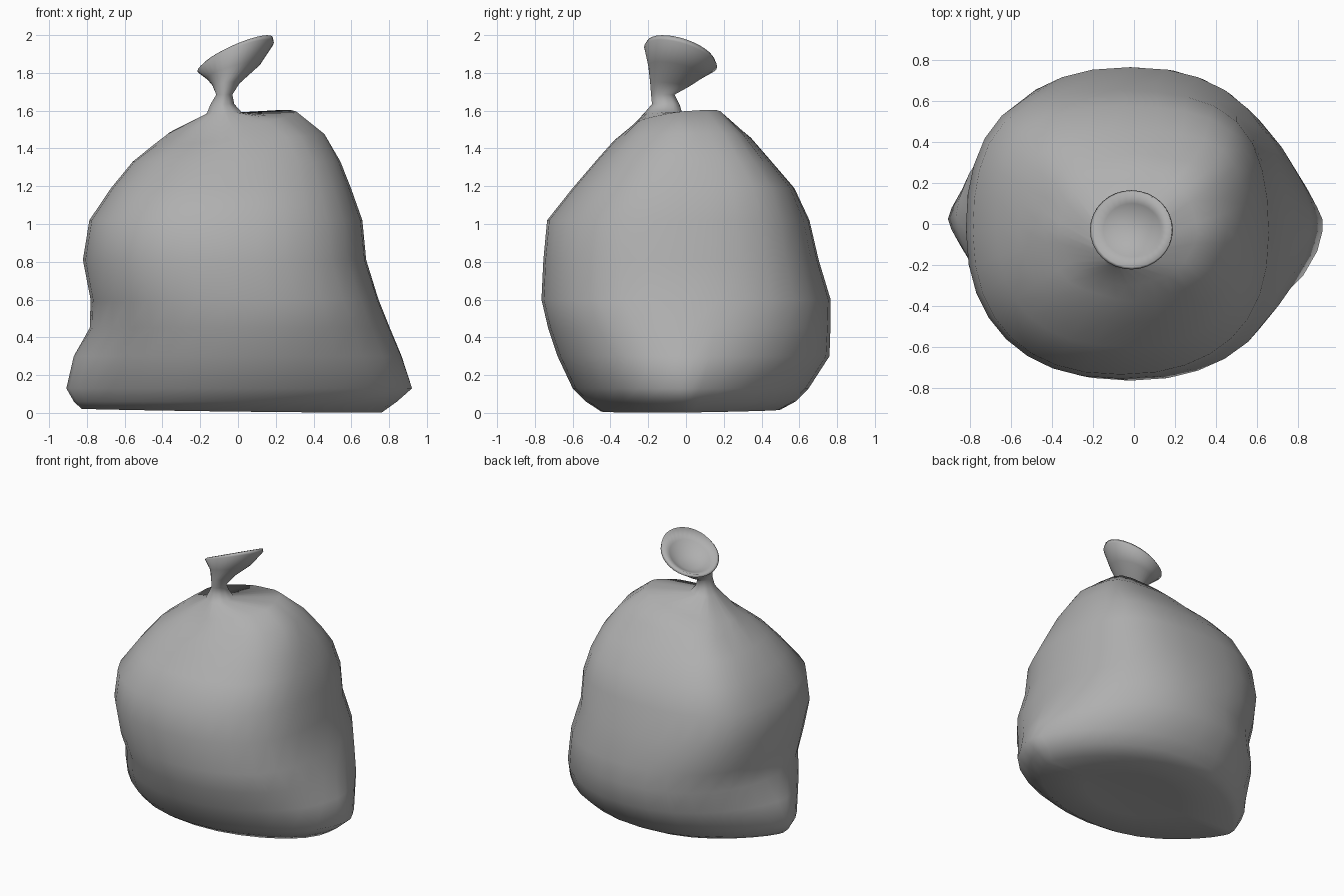
import bpy, bmesh, math

SEG = 32

# Sack body sections: z, x left, x right, y front, y back, tilt along x, tilt along y
BODY = [
    (0.028, -0.40, 0.38, -0.25, 0.27, 0, 0),
    (0.012, -0.83, 0.75, -0.45, 0.50, -0.012, 0.01),
    (0.060, -0.87, 0.83, -0.53, 0.58, 0, 0),
    (0.130, -0.91, 0.91, -0.60, 0.65, 0, 0),
    (0.300, -0.87, 0.86, -0.68, 0.76, 0, 0),
    (0.450, -0.785, 0.80, -0.73, 0.765, 0, 0),
    (0.600, -0.78, 0.74, -0.765, 0.765, 0, 0),
    (0.810, -0.82, 0.675, -0.755, 0.70, 0, 0),
    (1.020, -0.785, 0.655, -0.735, 0.65, 0, 0),
    (1.190, -0.67, 0.595, -0.60, 0.57, 0, 0),
    (1.330, -0.555, 0.54, -0.48, 0.45, 0, 0),
    (1.450, -0.44, 0.455, -0.38, 0.34, 0.06, 0.02),
    (1.535, -0.37, 0.31, -0.30, 0.21, 0.17, 0.12),
    (1.588, -0.165, 0.02, -0.22, -0.02, 0.03, 0),
]
# Pinched neck, flared mouth and the dished inside of the mouth
TOP = [
    (1.635, -0.145, -0.02, -0.18, -0.035, 0, 0),
    (1.685, -0.115, -0.03, -0.185, -0.06, 0, 0),
    (1.740, -0.135, 0.01, -0.19, 0.02, 0.1, -0.1),
    (1.810, -0.165, 0.12, -0.20, 0.09, 0.28, -0.2),
    (1.885, -0.215, 0.19, -0.222, 0.165, 0.37, -0.27),
    (1.905, -0.20, 0.185, -0.21, 0.155, 0.42, -0.27),
    (1.865, -0.15, 0.13, -0.16, 0.10, 0.40, -0.25),
    (1.820, -0.08, 0.06, -0.10, 0.04, 0.30, -0.2),
]
# Lumps around the sack: angle, then gain near heights 0.1, 0.4, 0.9, 1.4
LUMPS = [(45, 0.0, -0.01, 0.05, 0.11), (135, -0.02, -0.01, 0.05, 0.10),
         (225, -0.02, 0.0, 0.0, 0.02), (325, 0.08, 0.04, 0.02, 0.0)]


def spow(v, p):
    return math.copysign(abs(v) ** p, v)


def ramp(z, xs, ys):
    for x0, x1, y0, y1 in zip(xs, xs[1:], ys, ys[1:]):
        if z <= x1:
            return y0 + (y1 - y0) * max(0, (z - x0) / (x1 - x0))
    return ys[-1]


def lump(z, deg):
    total = 0
    for ang, *gains in LUMPS:
        d = (deg - ang + 180) % 360 - 180
        total += math.exp(-(d / 25) ** 2) * ramp(
            z, (0.1, 0.4, 0.9, 1.4, 1.56, 1.6), gains + [gains[-1], 0])
    return total


def section(row):
    z, xl, xr, yf, yb, tx, ty = row
    cx, cy = (xl + xr) / 2, (yf + yb) / 2
    # Pointed side corners near the floor, fuller rounded sections above
    py = ramp(z, (0, 0.15, 0.3, 0.55, 1.3, 1.5), (1.55, 1.5, 1.3, 0.9, 0.87, 1.0))
    px = ramp(z, (0.2, 0.6, 1.3, 1.5), (0.92, 0.87, 0.87, 1.0))
    fold = 0.035 if 1.4 < z < 1.66 else 0.0
    pts = []
    for i in range(SEG):
        a = 2 * math.pi * i / SEG
        f = 1 + fold * (math.cos(8 * a) - 1) / 2 + lump(z, math.degrees(a))
        dx = (xr - xl) / 2 * spow(math.cos(a), px) * f
        dy = (yb - yf) / 2 * spow(math.sin(a), py) * f
        pts.append((cx + dx, cy + dy, max(0, z + tx * dx + ty * dy)))
    return pts


def loft(name, rows):
    bm = bmesh.new()
    rings = [[bm.verts.new(p) for p in section(r)] for r in rows]
    for a, b in zip(rings, rings[1:]):
        for i in range(SEG):
            j = (i + 1) % SEG
            bm.faces.new((a[i], a[j], b[j], b[i]))
    # Close the underside and the mouth floor with fans
    for ring in (rings[0], rings[-1]):
        mid = bm.verts.new([sum(v.co[k] for v in ring) / SEG for k in range(3)])
        for i in range(SEG):
            bm.faces.new((ring[i], ring[(i + 1) % SEG], mid))
    bmesh.ops.recalc_face_normals(bm, faces=bm.faces)
    for f in bm.faces:
        f.smooth = True
    me = bpy.data.meshes.new(name)
    bm.to_mesh(me)
    bm.free()
    ob = bpy.data.objects.new(name, me)
    bpy.context.collection.objects.link(ob)
    return ob


sack = loft("tied_sack", BODY + TOP)
# Dark grey plastic
mat = bpy.data.materials.new("dark_grey_plastic")
mat.diffuse_color = (0.43, 0.43, 0.43, 1)
sack.data.materials.append(mat)
